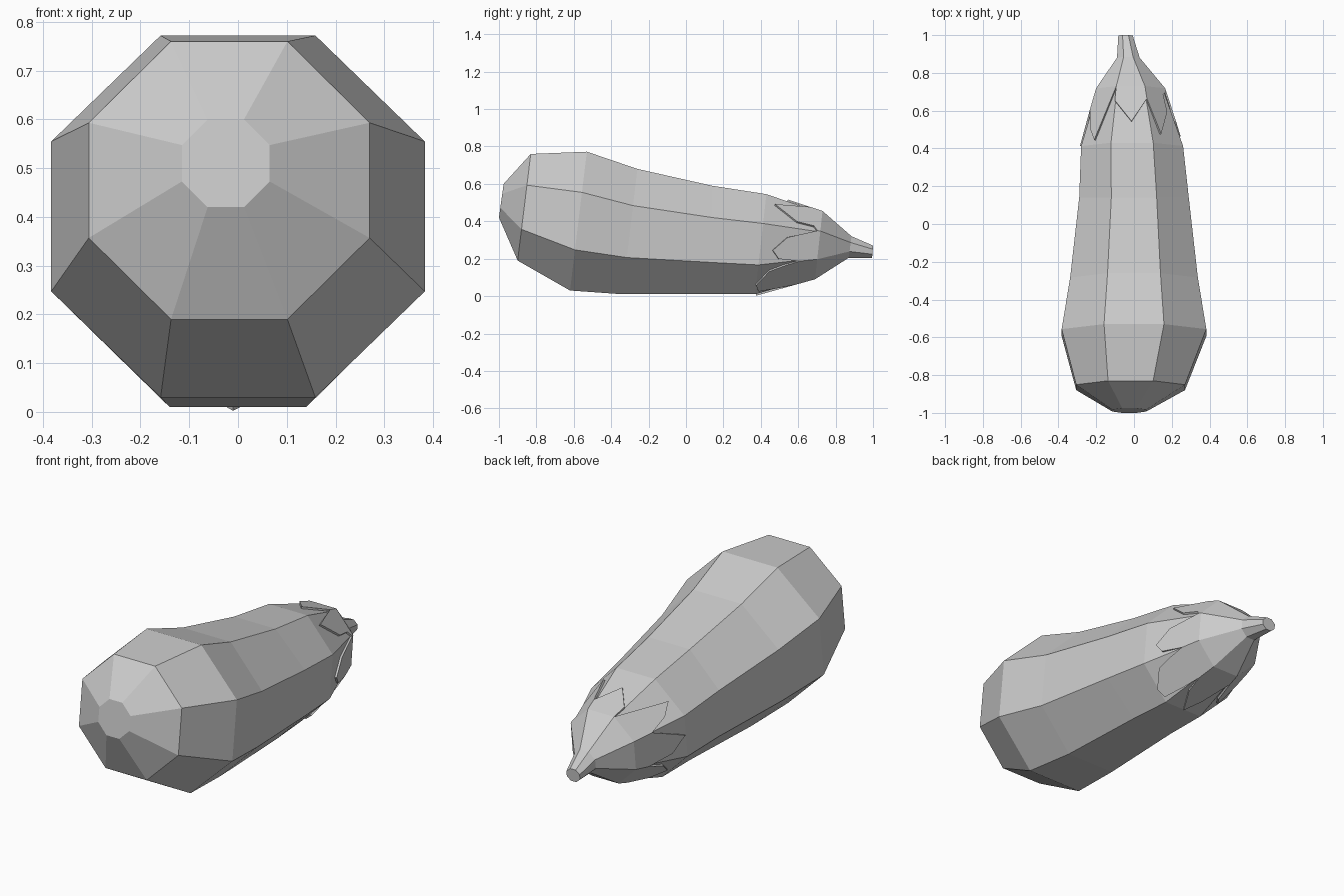
import bpy
import bmesh
import math
from mathutils import Vector

cube = bpy.data.objects.get("Cube")
if cube:
    bpy.data.objects.remove(cube, do_unlink=True)

SIDES = 8
EDGE = math.cos(math.pi / SIDES)

grey = bpy.data.materials.new("light_grey")
grey.use_nodes = True
colour = (0.6, 0.6, 0.6, 1)
grey.diffuse_color = colour
grey.node_tree.nodes["Principled BSDF"].inputs["Base Color"].default_value = colour


def ring(cx, half, top, bottom, scale=1.0):
    """Tilted octagon through a top and a bottom (y, z) point."""
    pts = []
    for k in range(SIDES):
        a = math.tau * (k + 0.5) / SIDES
        t = scale * math.sin(a) / EDGE
        y, z = [(p + q) / 2 + t * (p - q) / 2 for p, q in zip(top, bottom)]
        pts.append(Vector((cx + scale * half * math.cos(a) / EDGE, y, z)))
    return pts


def loft(bm, rings, cap_start, cap_end):
    loops = [[bm.verts.new(p) for p in r] for r in rings]
    for a, b in zip(loops, loops[1:]):
        for k in range(SIDES):
            n = (k + 1) % SIDES
            bm.faces.new((a[k], a[n], b[n], b[k]))
    if cap_start:
        bm.faces.new(loops[0])
    if cap_end:
        bm.faces.new(loops[-1])


def finish(name, bm):
    bmesh.ops.remove_doubles(bm, verts=bm.verts, dist=0.0005)
    bmesh.ops.recalc_face_normals(bm, faces=bm.faces)
    mesh = bpy.data.meshes.new(name)
    bm.to_mesh(mesh)
    bm.free()
    mesh.materials.append(grey)
    obj = bpy.data.objects.new(name, mesh)
    bpy.context.collection.objects.link(obj)
    return obj


# Fruit body: blunt end at the front, tapering to the back
last = (-0.01, 0.27, (0.43, 0.545), (0.37, 0.01))
shoulder = (-0.018, 0.183, (0.73, 0.455), (0.69, 0.09))
body = [
    ring(-0.025, 0.09, (-0.975, 0.6), (-1.0, 0.42)),
    ring(-0.018, 0.288, (-0.83, 0.76), (-0.9, 0.19)),
    ring(0, 0.383, (-0.53, 0.772), (-0.62, 0.03)),
    ring(0, 0.338, (-0.26, 0.68), (-0.34, 0.01)),
    ring(0, 0.29, (0.14, 0.59), (0.14, 0.01)),
    ring(*last),
    ring(*shoulder, scale=0.93),
]
bm = bmesh.new()
loft(bm, body, True, True)
finish("fruit_body", bm)

# Cap and stem
cap = ring(*shoulder)
neck = ring(-0.03, 0.06, (0.885, 0.32), (0.87, 0.205))
tip = ring(-0.045, 0.038, (1.0, 0.27), (0.995, 0.205))
bm = bmesh.new()
loft(bm, [cap, neck, tip], False, True)

# Leaf outlines per side: (across, along), starting at the upper +x side
leaves = [
    [(0, 0.05), (0.2, 0.12), (0.25, 0.42), (0.7, 0.83), (1, 0.22)],
    [(0, 0.22), (0.5, 0.62), (1, 0.25)],
    [(0.55, 0.92), (0.8, 0.7), (1, 0.35)],
    [(0, 0.35), (0.45, 0.96), (0.8, 0.7), (1, 0.25)],
    [(0, 0.25), (0.2, 0.6), (0.55, 0.85), (0.85, 0.6), (1, 0.2)],
    [(0, 0.2), (0.3, 0.7), (0.5, 0.98), (0.85, 0.6), (1, 0.3)],
    [(0, 0.3), (0.05, 0.6), (0.12, 0.95), (0.35, 1), (0.75, 0.8), (0.88, 0.55), (1, 0.3)],
    [(0, 0.3), (0.12, 0.66), (0.35, 0.78), (0.7, 0.55), (1, 0.05)],
]
front = ring(*last, scale=1.035)
for k, outline in enumerate(leaves):
    n = (k + 1) % SIDES
    pts = [cap[k]]
    for u, s in outline:
        pts.append(cap[k].lerp(cap[n], u).lerp(front[k].lerp(front[n], u), s))
    pts.append(cap[n])
    bm.faces.new([bm.verts.new(p) for p in pts])
calyx = finish("leafy_cap_and_stem", bm)
shell = calyx.modifiers.new("leaf_thickness", 'SOLIDIFY')
shell.thickness = 0.01
shell.offset = -1
